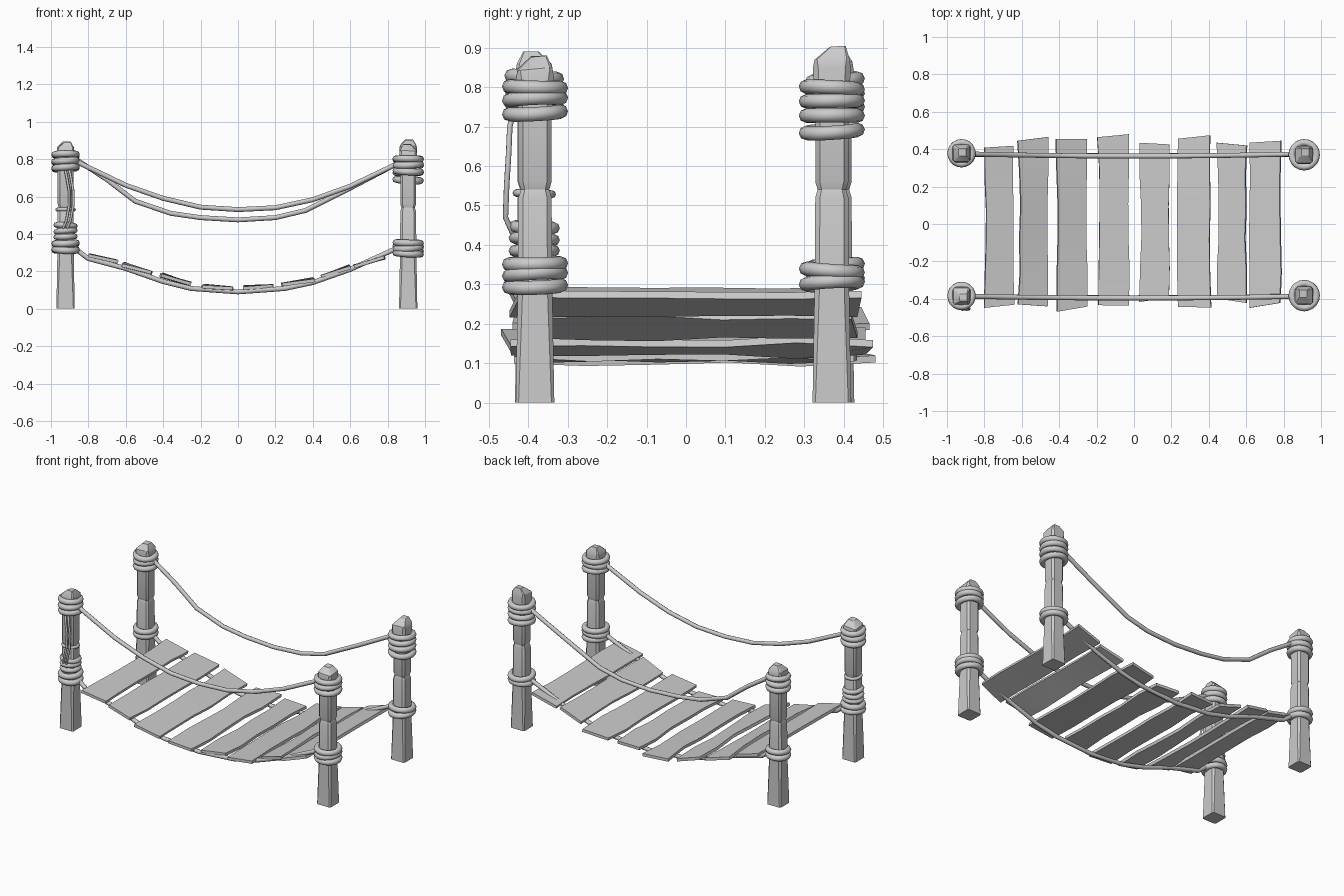
import bpy, bmesh, math, random
from mathutils import Vector

if "Cube" in bpy.data.objects:
    bpy.data.objects.remove(bpy.data.objects["Cube"])

random.seed(4)

def mesh_obj(name, bm, angle=35):
    bmesh.ops.recalc_face_normals(bm, faces=bm.faces)
    me = bpy.data.meshes.new(name)
    bm.to_mesh(me)
    bm.free()
    ob = bpy.data.objects.new(name, me)
    bpy.context.collection.objects.link(ob)
    smooth(ob, angle)
    return ob

def smooth(ob, angle):
    bpy.ops.object.select_all(action='DESELECT')
    bpy.context.view_layer.objects.active = ob
    ob.select_set(True)
    bpy.ops.object.shade_smooth_by_angle(angle=math.radians(angle))

def loft(name, rings, angle=35):
    bm = bmesh.new()
    vs = [[bm.verts.new(p) for p in r] for r in rings]
    n = len(vs[0])
    for a, b in zip(vs, vs[1:]):
        for i in range(n):
            bm.faces.new((a[i], a[(i + 1) % n], b[(i + 1) % n], b[i]))
    bm.faces.new(vs[0])
    bm.faces.new(vs[-1])
    return mesh_obj(name, bm, angle)

def rope(name, pts, r=0.013):
    cu = bpy.data.curves.new(name, 'CURVE')
    cu.dimensions = '3D'
    cu.bevel_depth = r
    cu.bevel_resolution = 2
    cu.use_fill_caps = True
    sp = cu.splines.new('POLY')
    sp.points.add(len(pts) - 1)
    for p, q in zip(sp.points, pts):
        p.co = (*q, 1)
    ob = bpy.data.objects.new(name, cu)
    bpy.context.collection.objects.link(ob)
    bpy.ops.object.select_all(action='DESELECT')
    bpy.context.view_layer.objects.active = ob
    ob.select_set(True)
    bpy.ops.object.convert(target='MESH')
    smooth(bpy.context.object, 60)

def coil(name, x, y, z, major=0.064, minor=0.018):
    tilt = (random.uniform(-.08, .08), random.uniform(-.08, .08), 0)
    bpy.ops.mesh.primitive_torus_add(location=(x, y, z), rotation=tilt, major_segments=20,
                                     minor_segments=8, major_radius=major, minor_radius=minor)
    ob = bpy.context.object
    ob.name = name
    smooth(ob, 60)

# Hewn posts: chamfered square sections with a notch and a chipped, pointed top
def post(name, x, y, top, lean):
    prof = [(0, .049), (.28, .044), (.52, .042), (.54, .036), (.56, .042), (.72, .042),
            (top - .055, .048), (top - .03, .044), (top, .02)]
    rings = []
    for k, (z, h) in enumerate(prof):
        c = h * (0.72 if 0 < k < 7 else 0.85)
        dx, dy = lean if k == len(prof) - 1 else (0, 0)
        ring = []
        for px, py in ((h, -c), (h, c), (c, h), (-c, h), (-h, c), (-h, -c), (-c, -h), (c, -h)):
            tip = (px * lean[0] + py * lean[1]) * 12 if k >= 7 else 0
            ring.append((x + px + dx, y + py + dy, z + min(0, tip)))
        rings.append(ring)
    loft(name, rings, 30)

posts = {
    'front_left': (-.922, -.385, .89, (.01, -.008), (.755, .79, .825), (.315, .35, .385, .415, .445)),
    'front_right': (.91, -.383, .88, (-.005, .01), (.735, .77, .80), (.295, .325, .352)),
    'back_left': (-.922, .378, .895, (.005, .005), (.75, .785, .818), (.315, .348)),
    'back_right': (.91, .37, .905, (.005, .015), (.688, .728, .765, .798), (.303, .335)),
}
for n, (x, y, top, lean, up, low) in posts.items():
    post(n + '_post', x, y, top, lean)
    R = .058 if x < 0 else .066
    for z in up:
        coil(n + '_upper_lashing', x, y, z, R)
    for z in low:
        coil(n + '_lower_lashing', x, y, z, R if z < .38 else R - .008, .018 if z < .38 else .015)

# Loose rope loop on the front left post
coil('front_left_band', -.922, -.385, .53, .045, .01)
for s in (0, .022):
    rope('hanging_strand', [(-.925 + s, -.435, .75), (-.915 + s, -.447, .70), (-.903 + s, -.45, .63),
                            (-.903 + s, -.455, .55), (-.918 + s, -.458, .47), (-.935 + s, -.44, .43)], .007)

# Sagging handrails and deck ropes
front_rail = [(-.90, .81), (-.83, .77), (-.6, .66), (-.4, .59), (-.2, .543), (0, .53), (.2, .54),
              (.4, .583), (.6, .655), (.83, .765), (.9, .79)]
back_rail = [(-.90, .82), (-.83, .775), (-.7, .69), (-.55, .575), (-.36, .51), (-.2, .487), (0, .475),
             (.2, .487), (.36, .525), (.6, .645), (.83, .765), (.9, .79)]
deck = [(-.9, .35), (-.85, .305), (-.8, .268), (-.6, .215), (-.4, .145), (-.25, .108), (0, .09),
        (.25, .108), (.4, .14), (.6, .21), (.83, .315), (.9, .345)]
for n, path, y, bow in (('front_handrail', front_rail, -.384, -.012), ('back_handrail', back_rail, .378, -.015),
                        ('front_deck_rope', deck, -.384, -.01), ('back_deck_rope', deck, .375, -.01)):
    rope(n, [(x, y + bow * (1 - x * x), z) for x, z in path])

# Deck planks: left x, right x, front y, back y, left z, right z, waist shift
planks = [(-.80, -.645, -.44, .413, .285, .25, .01), (-.62, -.46, -.435, .455, .236, .19, .012),
          (-.415, -.25, -.455, .455, .18, .13, .01), (-.195, -.025, -.435, .472, .12, .105, .012),
          (.025, .19, -.405, .43, .112, .118, .012), (.235, .41, -.445, .465, .125, .155, -.008),
          (.445, .60, -.41, .427, .17, .222, .008), (.62, .785, -.435, .44, .225, .275, .0)]
for i, (xl, xr, y0, y1, zl, zr, w) in enumerate(planks):
    side = Vector((xr - xl, 0, zr - zl))
    up = Vector((-side.z, 0, side.x)).normalized() * .009
    rings = []
    for k in range(6):
        t = k / 5
        mid = math.sin(math.pi * t)
        pinch = w * mid
        twist = random.uniform(-.006, .006)
        a = Vector((xl + pinch + random.uniform(-.004, .004), 0, zl + twist))
        b = Vector((xr - abs(w) * .4 * mid + random.uniform(-.004, .004), 0, zr - twist))
        skew = random.uniform(-.014, .014) if k in (0, 5) else 0
        y = y0 + (y1 - y0) * t
        a.y, b.y = y + skew, y - skew
        rings.append([a - up, b - up, b + up, a + up])
    loft('plank_%d' % (i + 1), rings, 40)
